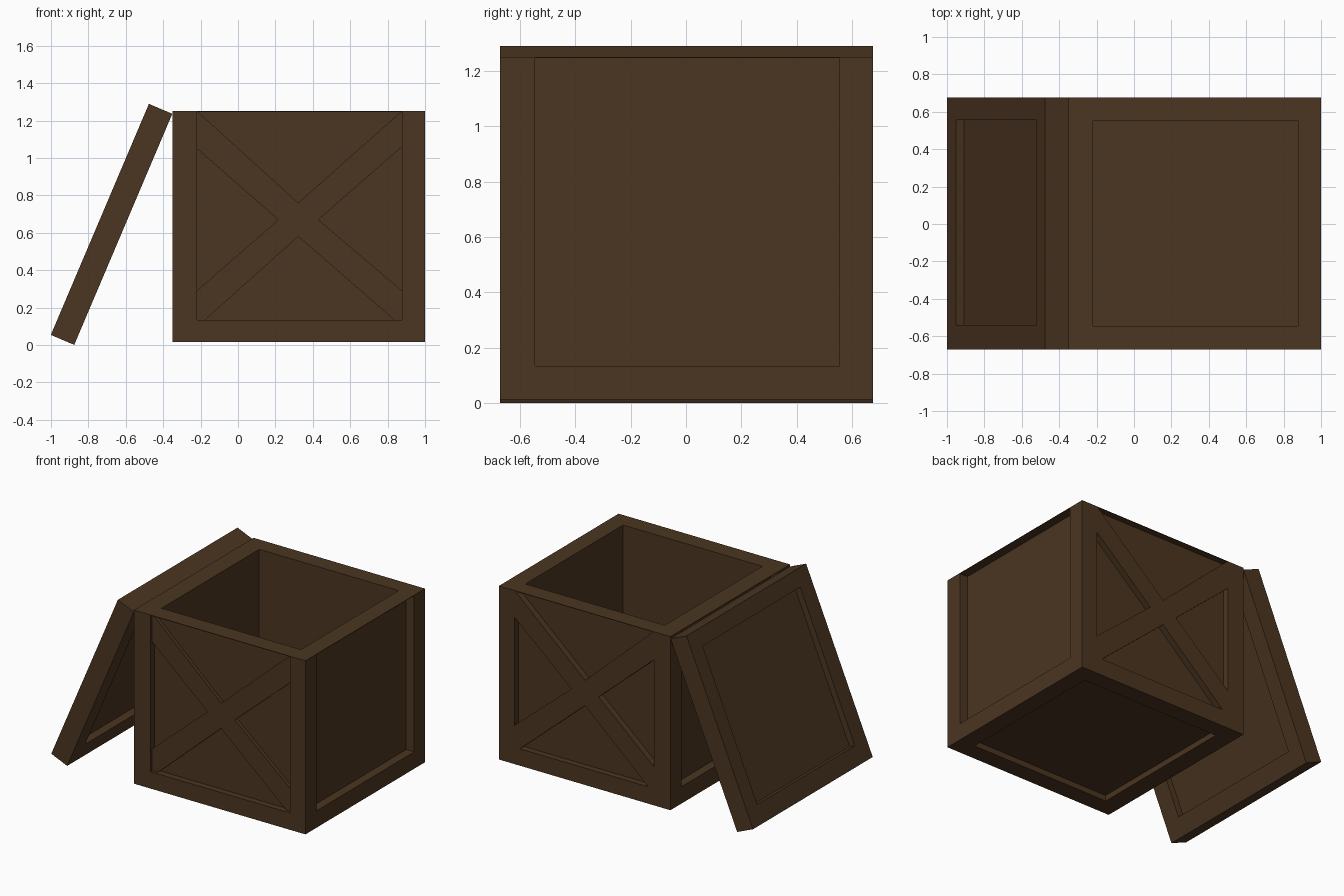
import bpy, bmesh
from math import radians
from mathutils import Vector

if "Cube" in bpy.data.objects:
    bpy.data.objects.remove(bpy.data.objects["Cube"])

wood = bpy.data.materials.new("dark_wood")
wood.diffuse_color = (0.070, 0.036, 0.015, 1)
wood.use_nodes = True
wood.node_tree.nodes["Principled BSDF"].inputs["Base Color"].default_value = wood.diffuse_color


def finish(bm, name):
    bmesh.ops.remove_doubles(bm, verts=bm.verts, dist=1e-5)
    bmesh.ops.recalc_face_normals(bm, faces=bm.faces)
    me = bpy.data.meshes.new(name)
    bm.to_mesh(me)
    bm.free()
    me.materials.append(wood)
    ob = bpy.data.objects.new(name, me)
    bpy.context.collection.objects.link(ob)
    return ob


def pocketed_box(name, lo, hi, pockets):
    """Box whose faces may carry a sunk rectangle.
    pockets[(axis, side)] = (a0, a1, b0, b1, depth), a and b being the other axes in order."""
    bm = bmesh.new()
    for axis in range(3):
        a, b = [i for i in range(3) if i != axis]
        for side in (0, 1):
            def ring(a0, a1, b0, b1, sink):
                vs = []
                for p, q in ((a0, b0), (a1, b0), (a1, b1), (a0, b1)):
                    co = Vector((0, 0, 0))
                    co[a], co[b] = p, q
                    co[axis] = hi[axis] - sink if side else lo[axis] + sink
                    vs.append(bm.verts.new(co))
                return vs
            rings = [ring(lo[a], hi[a], lo[b], hi[b], 0)]
            if (axis, side) in pockets:
                *rect, depth = pockets[(axis, side)]
                rings += [ring(*rect, 0), ring(*rect, depth)]
            for r, s in zip(rings, rings[1:]):
                for i in range(4):
                    j = (i + 1) % 4
                    bm.faces.new((r[i], r[j], s[j], s[i]))
            bm.faces.new(rings[-1])
    return finish(bm, name)


# Crate body: sunk panels on all sides, deep opening at the top
top = 1.246
X0, X1, Y0, Y1, Z0 = -0.22, 0.877, -0.545, 0.553, 0.135
pocketed_box("crate_body", (-0.35, -0.67, 0.015), (1.0, 0.675, 1.25), {
    (0, 0): (Y0, Y1, Z0, top, 0.063),
    (0, 1): (Y0, Y1, Z0, top, 0.063),
    (1, 0): (X0, X1, Z0, top, 0.045),
    (1, 1): (X0, X1, Z0, top, 0.045),
    (2, 0): (X0, X1, Y0, Y1, 0.04),
    (2, 1): (X0, X1, Y0, Y1, 1.115),
})

# Crossed braces on the front and back panels
cross = [(X0, 1.05), (0.215, 0.67), (X0, 0.29), (X0, Z0), (-0.175, Z0), (0.322, 0.58),
         (0.835, Z0), (X1, Z0), (X1, 0.29), (0.43, 0.67), (X1, 1.06), (X1, top),
         (0.87, top), (0.322, 0.76), (-0.213, top), (X0, top)]


def brace(name, y0, y1):
    bm = bmesh.new()
    face = bm.faces.new([bm.verts.new((x, y0, z)) for x, z in cross])
    out = bmesh.ops.extrude_face_region(bm, geom=[face])["geom"]
    bmesh.ops.translate(bm, vec=(0, y1 - y0, 0),
                        verts=[v for v in out if isinstance(v, bmesh.types.BMVert)])
    finish(bm, name)


brace("front_cross_brace", -0.650, -0.625)
brace("back_cross_brace", 0.675, 0.630)

# Lid leaning against the left side, panelled on both faces
panel = (-0.54, 0.557, -0.543, 0.556, 0.045)
lid = pocketed_box("leaning_lid", (-0.068, -0.67, -0.671), (0.068, 0.675, 0.671),
                   {(0, 0): panel, (0, 1): panel})
lid.location = (-0.676, 0, 0.645)
lid.rotation_euler = (0, radians(23), 0)
